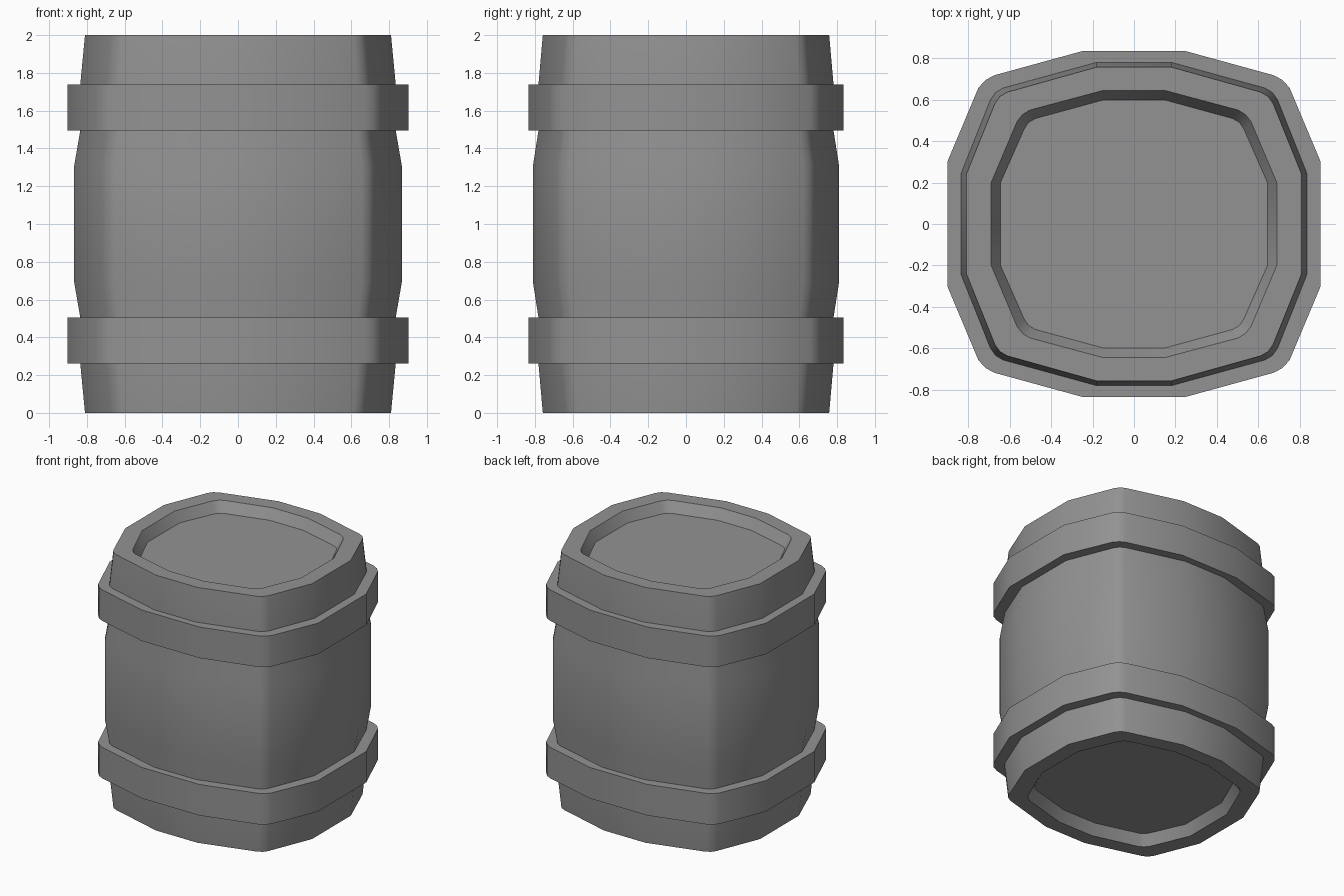
import bpy, bmesh
from math import radians

if "Cube" in bpy.data.objects:
    bpy.data.objects.remove(bpy.data.objects["Cube"])

# Quarter cross-sections (x, y), mirrored into full 20-sided outlines
FLOOR = [(.645, .20), (.53, .46), (.51, .49), (.475, .51), (.145, .60)]
LIP = [(.69, .20), (.565, .495), (.54, .527), (.505, .55), (.15, .645)]
END = [(.81, .24), (.672, .582), (.648, .616), (.612, .637), (.18, .758)]
NECK = [(.835, .245), (.694, .599), (.669, .635), (.632, .657), (.18, .781)]
BELLY = [(.867, .25), (.718, .622), (.693, .657), (.655, .682), (.19, .81)]
HOOP = [(.902, .30), (.752, .657), (.717, .696), (.673, .719), (.25, .835)]

grey = bpy.data.materials.new("dark_grey")
grey.diffuse_color = (.29, .29, .29, 1)
grey.use_nodes = True
grey.node_tree.nodes["Principled BSDF"].inputs["Base Color"].default_value = grey.diffuse_color


def full_outline(quarter):
    half = quarter + [(-x, y) for x, y in reversed(quarter)]
    return half + [(-x, -y) for x, y in half]


def loft(name, sections, capped):
    bm = bmesh.new()
    rings = [[bm.verts.new((x, y, z)) for x, y in full_outline(q)] for q, z in sections]
    for low, high in zip(rings, rings[1:]):
        n = len(low)
        for i in range(n):
            j = (i + 1) % n
            bm.faces.new((low[i], low[j], high[j], high[i]))
    if capped:
        bm.faces.new(rings[0][::-1])
        bm.faces.new(rings[-1])
    mesh = bpy.data.meshes.new(name)
    bm.to_mesh(mesh)
    bm.free()
    mesh.materials.append(grey)
    obj = bpy.data.objects.new(name, mesh)
    bpy.context.collection.objects.link(obj)
    bpy.ops.object.select_all(action='DESELECT')
    obj.select_set(True)
    bpy.context.view_layer.objects.active = obj
    bpy.ops.object.shade_smooth_by_angle(angle=radians(30))
    return obj


# Barrel body with a recessed panel in each end
lower = [(FLOOR, .08), (LIP, 0), (END, 0), (NECK, .26), (NECK, .505), (BELLY, .69)]
upper = [(q, 2 - z) for q, z in reversed(lower)]
loft("barrel_body", lower + upper, True)

# Two straight-sided hoops around the body
for name, z0, z1 in (("lower_hoop", .262, .505), ("upper_hoop", 1.495, 1.738)):
    loft(name, [(NECK, z0), (HOOP, z0), (HOOP, z1), (NECK, z1)], False)
